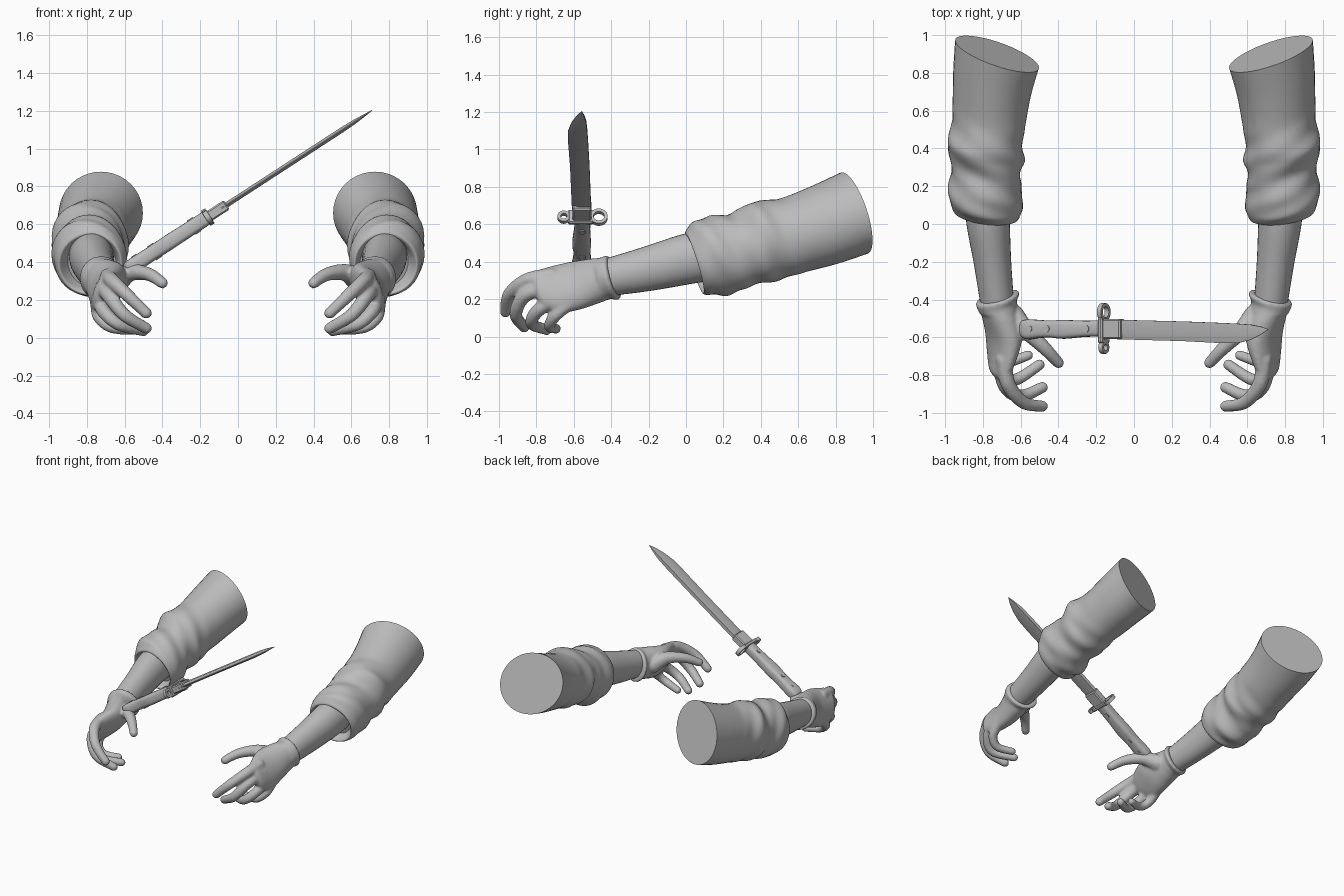
import bpy, bmesh, math
from mathutils import Vector, Matrix

if "Cube" in bpy.data.objects:
    bpy.data.objects.remove(bpy.data.objects["Cube"])

grey = bpy.data.materials.new("plain_grey")
grey.diffuse_color = (0.5, 0.5, 0.5, 1)
grey.use_nodes = True
grey.node_tree.nodes["Principled BSDF"].inputs["Base Color"].default_value = grey.diffuse_color


def spline(rows, n):
    """Catmull-Rom interpolation through tuples of any length."""
    p = [rows[0]] + list(rows) + [rows[-1]]
    out = []
    for i in range(1, len(p) - 2):
        a, b, c, d = p[i - 1:i + 3]
        for k in range(n):
            t = k / n
            out.append([0.5 * (2 * y + (z - x) * t + (2 * x - 5 * y + 4 * z - w) * t * t
                               + (3 * y - x - 3 * z + w) * t ** 3)
                        for x, y, z, w in zip(a, b, c, d)])
    return out + [list(rows[-1])]


def loft(bm, rings):
    """Skin closed rings of points and cap both ends."""
    vs = [[bm.verts.new(p) for p in r] for r in rings]
    n = len(vs[0])
    for a, b in zip(vs, vs[1:]):
        for i in range(n):
            bm.faces.new((a[i], a[(i + 1) % n], b[(i + 1) % n], b[i]))
    bm.faces.new(vs[0][::-1])
    bm.faces.new(vs[-1])


def oval(cx, cy, cz, rx, rz, roll=0, tx=0, tz=0, n=40, bump=None):
    """Oval ring across y, rolled about y and leaning by tx, tz."""
    pts = []
    for i in range(n):
        t = 2 * math.pi * i / n
        k = 1 + (bump(t, cy) if bump else 0)
        u, v = rx * k * math.cos(t), rz * k * math.sin(t)
        dx = u * math.cos(roll) + v * math.sin(roll)
        dz = v * math.cos(roll) - u * math.sin(roll)
        pts.append((cx + dx, cy - tx * dx - tz * dz, cz + dz))
    return pts


def finish(name, bm, mods=(), angle=40):
    bmesh.ops.recalc_face_normals(bm, faces=bm.faces)
    me = bpy.data.meshes.new(name)
    bm.to_mesh(me)
    bm.free()
    ob = bpy.data.objects.new(name, me)
    bpy.context.collection.objects.link(ob)
    for kind, props in mods:
        m = ob.modifiers.new(kind.title(), kind)
        for key, val in props.items():
            setattr(m, key, val)
    bpy.context.view_layer.update()
    ob.data = bpy.data.meshes.new_from_object(
        ob.evaluated_get(bpy.context.evaluated_depsgraph_get()))
    ob.modifiers.clear()
    ob.data.materials.clear()
    ob.data.materials.append(grey)
    bpy.ops.object.select_all(action='DESELECT')
    ob.select_set(True)
    bpy.context.view_layer.objects.active = ob
    bpy.ops.object.shade_smooth_by_angle(angle=math.radians(angle))
    return ob


MIRROR = ('MIRROR', {'use_mirror_merge': False})


# Sleeves: bunched near the cuff, slanted flat cut at the back
def folds(t, y):
    fade = max(0, min(1, (y - 0.04) / 0.06)) * max(0, min(1, (0.62 - y) / 0.2))
    return fade * (0.03 * math.sin(2 * t + 22 * y) + 0.022 * math.sin(3 * t - 45 * y))


sleeve = [(-.775, .11, .40, .125, .13), (-.78, .06, .39, .15, .145), (-.782, .045, .39, .166, .162),
          (-.783, .065, .40, .178, .182), (-.785, .10, .42, .187, .20), (-.785, .17, .43, .200, .206),
          (-.785, .24, .45, .190, .194), (-.785, .30, .467, .181, .193), (-.785, .37, .49, .198, .210),
          (-.785, .42, .51, .197, .212), (-.775, .50, .525, .192, .20), (-.765, .60, .55, .195, .20),
          (-.75, .75, .60, .207, .21), (-.725, .90, .66, .222, .218)]
bm = bmesh.new()
loft(bm, [oval(*r, tx=.1 + .25 * max(0, r[1]), tz=.3, bump=folds) for r in spline(sleeve, 4)])
finish("sleeves", bm, [MIRROR], 50)

# Forearms
arm = [(-.775, .15, .44, .12, .135), (-.772, 0, .413, .115, .132),
       (-.75, -.2, .363, .10, .117), (-.727, -.4, .32, .09, .10), (-.722, -.46, .31, .085, .095)]
bm = bmesh.new()
loft(bm, [oval(*r, tz=.2, n=32) for r in spline(arm, 4)])
finish("forearms", bm, [MIRROR])

# Gloves: palm loft and finger chains fused into one skin
palm = [(-.722, -.383, .315, .100, .102, 0), (-.722, -.388, .315, .114, .117, 0),
        (-.722, -.405, .313, .114, .117, 0), (-.722, -.435, .31, .101, .110, .05),
        (-.705, -.50, .295, .095, .122, .4), (-.69, -.60, .27, .080, .137, .5),
        (-.70, -.70, .25, .062, .132, .42), (-.71, -.78, .25, .046, .102, .38),
        (-.71, -.81, .25, .025, .06, .38)]
bm = bmesh.new()
loft(bm, [oval(*r, tx=-.25 if r[1] > -.46 else 0, tz=.26) for r in spline(palm, 4)])
fingers = [
    [(-.64, -.49, .30, .065), (-.565, -.57, .345, .047), (-.47, -.66, .335, .037), (-.40, -.735, .29, .031)],
    [(-.69, -.72, .325, .043), (-.665, -.85, .30, .041), (-.585, -.945, .225, .036), (-.485, -.965, .13, .031)],
    [(-.715, -.72, .27, .043), (-.68, -.86, .22, .040), (-.60, -.91, .12, .036), (-.485, -.865, .05, .031)],
    [(-.735, -.68, .21, .042), (-.71, -.79, .14, .038), (-.63, -.825, .07, .034), (-.50, -.745, .036, .030)],
    [(-.745, -.62, .18, .038), (-.735, -.70, .11, .034), (-.67, -.73, .055, .031), (-.56, -.695, .042, .028)]]
for f in fingers:
    for x, y, z, r in spline(f, 9):
        bmesh.ops.create_icosphere(bm, subdivisions=2, radius=r, matrix=Matrix.Translation((x, y, z)))
finish("gloves", bm, [('REMESH', {'mode': 'VOXEL', 'voxel_size': .009}),
                      ('SMOOTH', {'factor': .5, 'iterations': 5}), MIRROR], 60)

# Knife frame: s along the blade, y across it, t through its thickness
A = math.radians(33)
U, N, O = Vector((math.cos(A), 0, math.sin(A))), Vector((-math.sin(A), 0, math.cos(A))), Vector((-.16, 0, .638))


def kp(s, y, t):
    return O + U * s + N * t + Vector((0, y, 0))


def frame(s, y, t):
    """Matrix whose local x, y, z are blade axis, width, thickness."""
    m = Matrix((U, Vector((0, 1, 0)), N)).transposed().to_4x4()
    m.translation = kp(s, y, t)
    return m


# Blade: flat spine, tapering to the cutting edge, clipped tip (s, spine y, edge y)
stations = [(.08, -.507, -.610), (.5, -.516, -.620), (.75, -.524, -.631), (.85, -.528, -.630),
            (.93, -.533, -.612), (.99, -.543, -.587), (1.037, -.556, -.559)]
bm = bmesh.new()
rings = []
for s, a, b in stations:
    h = .014 if s < .9 else .014 * (1.06 - s) / .16
    m = a + .6 * (b - a)
    rings.append([kp(s, a, h), kp(s, m, h), kp(s, b, .002), kp(s, b, -.002), kp(s, m, -h), kp(s, a, -h)])
loft(bm, rings)
finish("blade", bm, angle=20)

# Blade collar
bm = bmesh.new()
bmesh.ops.create_cube(bm, size=1, matrix=frame(.06, -.556, 0) @ Matrix.Diagonal((.12, .104, .058, 1)))
bmesh.ops.bevel(bm, geom=bm.edges[:], offset=.008, segments=1, affect='EDGES')
finish("collar", bm, angle=20)

# Handle: rounded-box sections (s, centre y, half width, half thickness)
grip = [(-.515, -.555, .030, .026), (-.505, -.556, .045, .035), (-.47, -.558, .053, .040),
        (-.42, -.556, .049, .040), (-.34, -.556, .045, .039), (-.25, -.558, .050, .041),
        (-.12, -.555, .043, .039), (-.01, -.553, .043, .039)]
bm = bmesh.new()
rings = []
for s, y, w, h in spline(grip, 3):
    ring = []
    for i in range(24):
        c, d = math.cos(i * math.pi / 12), math.sin(i * math.pi / 12)
        ring.append(kp(s, y + w * math.copysign(abs(c) ** .6, c), h * math.copysign(abs(d) ** .6, d)))
    rings.append(ring)
loft(bm, rings)
finish("handle", bm)

# Rivets through the handle
bm = bmesh.new()
for s, r in ((-.335, .018), (-.085, .018), (-.44, .014)):
    bmesh.ops.create_cone(bm, cap_ends=True, segments=16, radius1=r, radius2=r, depth=.088,
                          matrix=frame(s, -.555, 0))
finish("rivets", bm)

# Guard: cross plate with a large and a small ring
bm = bmesh.new()
bmesh.ops.create_cube(bm, size=1, matrix=frame(0, -.563, 0) @ Matrix.Diagonal((.028, .135, .085, 1)))
bmesh.ops.bevel(bm, geom=bm.edges[:], offset=.007, segments=1, affect='EDGES')
for y, ro, ri in ((-.466, .047, .029), (-.653, .034, .017)):
    prof = [(ro, -.013), (ro, .013), (ri, .013), (ri, -.013)]
    vs = [[bm.verts.new(kp(s, y + r * math.cos(k * math.pi / 14), r * math.sin(k * math.pi / 14)))
           for r, s in prof] for k in range(28)]
    for k in range(28):
        a, b = vs[k], vs[(k + 1) % 28]
        for i in range(4):
            bm.faces.new((a[i], a[(i + 1) % 4], b[(i + 1) % 4], b[i]))
finish("guard", bm, angle=35)
